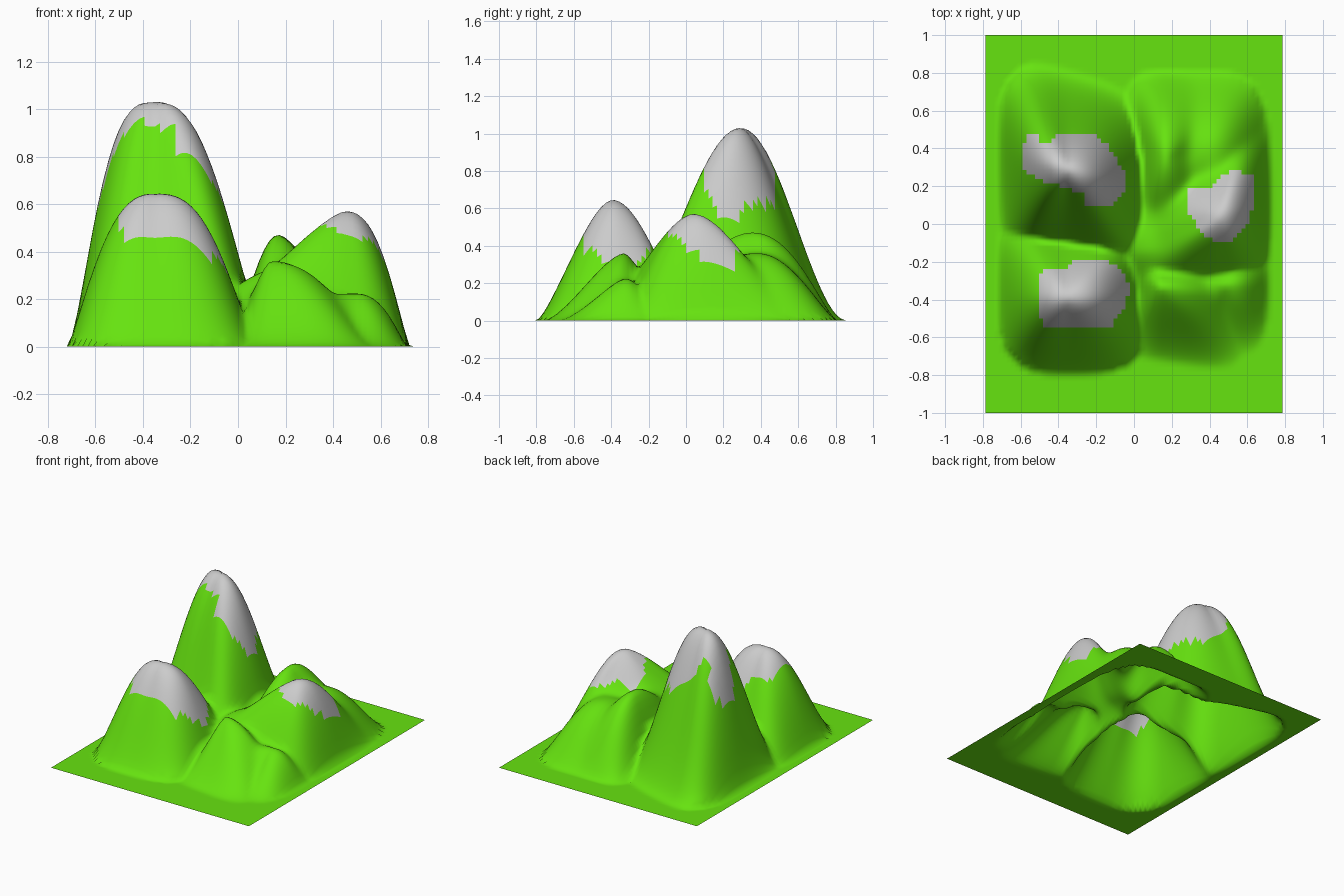
import bpy, bmesh

HALF_X, HALF_Y = 0.787, 1.0
SEG_X, SEG_Y = 72, 84

# Each hill: peak (x, y, height), crest slope in plan, squareness of the (front, back) footprint,
# then four flanks (left, right, front, back) as (reach, flatness of the top, steepness of the foot)
HILLS = [
    # tall back-left mountain
    ((-0.35, 0.29, 1.03), -0.28, (5, 2.7),
     (0.37, 3.0, 1.7), (0.50, 2.6, 1.9), (0.57, 1.7, 2.0), (0.53, 1.7, 1.9)),
    # front-left mountain
    ((-0.35, -0.39, 0.645), 0.0, (2.7, 5),
     (0.37, 2.5, 1.3), (0.45, 2.8, 1.7), (0.41, 1.6, 1.4), (0.47, 1.7, 1.8)),
    # right mountain
    ((0.45, 0.04, 0.57), 0.3, (4, 4),
     (0.80, 1.3, 1.6), (0.275, 2.5, 1.3), (0.43, 1.8, 1.4), (0.60, 1.6, 2.0)),
    # back-right knoll and the shoulder beside it
    ((0.17, 0.35, 0.47), 0.0, (4, 3.5),
     (0.23, 2.0, 2.0), (0.38, 1.6, 2.0), (0.60, 1.8, 1.5), (0.46, 2.2, 1.4)),
    ((0.38, 0.38, 0.36), 0.0, (4, 2.7),
     (0.50, 2.2, 1.3), (0.33, 2.4, 1.3), (0.45, 2.2, 1.5), (0.43, 2.0, 1.4)),
    # front-right ridge and low foothill
    ((0.14, -0.33, 0.36), -0.15, (4, 4),
     (0.21, 1.6, 2.0), (0.46, 2.2, 1.5), (0.40, 1.4, 1.5), (0.26, 1.6, 2.0)),
    ((0.49, -0.32, 0.225), 0.0, (2.7, 4),
     (0.35, 2.5, 1.3), (0.225, 2.5, 1.3), (0.38, 1.3, 1.7), (0.22, 1.6, 1.6)),
    # saddle where the valleys meet
    ((0.09, -0.13, 0.29), 0.0, (2, 2),
     (0.35, 1.8, 1.5), (0.40, 2.0, 1.5), (0.30, 1.8, 1.7), (0.45, 2.0, 1.5)),
]

# Outlines of the snow caps seen from above
SNOW = [
    [(-.60, .30), (-.57, .47), (-.52, .49), (-.50, .44), (-.43, .44), (-.42, .48), (-.22, .48),
     (-.14, .42), (-.05, .28), (-.05, .17), (-.12, .10), (-.26, .10), (-.26, .16), (-.43, .21), (-.52, .24)],
    [(-.48, -.54), (-.12, -.54), (-.06, -.46), (-.02, -.34), (-.06, -.25), (-.15, -.19),
     (-.32, -.19), (-.36, -.23), (-.48, -.23), (-.51, -.34), (-.51, -.44)],
    [(.29, .06), (.36, -.05), (.43, -.10), (.52, -.10), (.60, .00), (.63, .08), (.63, .25),
     (.56, .28), (.47, .27), (.42, .20), (.29, .19)],
]


def hill(x, y, peak, slope, square, left, right, front, back):
    dx = x - peak[0]
    dy = y - peak[1] - slope * dx
    fx, fy = (left if dx < 0 else right), (front if dy < 0 else back)
    p = square[0] if dy < 0 else square[1]
    u, v = abs(dx) / fx[0], abs(dy) / fy[0]
    r = (u ** p + v ** p) ** (1 / p)     # rounded-rectangle distance, for the foot
    if r >= 1:
        return 0.0
    # product of both profiles on the heights, pulled down to the rounded foot
    both = (1 - u ** fx[1]) ** fx[2] * (1 - v ** fy[1]) ** fy[2]
    w = u * u / (u * u + v * v + 1e-9)
    top, foot = fy[1] + w * (fx[1] - fy[1]), fy[2] + w * (fx[2] - fy[2])
    return peak[2] * (0.5 * both + 0.5 * (1 - r ** top) ** foot)


def height(x, y):
    total = sum(hill(x, y, *h) ** 9 for h in HILLS)
    return total ** (1 / 9)              # soft maximum blends the valleys


def inside(x, y, poly):
    hit = False
    for (x1, y1), (x2, y2) in zip(poly, poly[1:] + poly[:1]):
        if (y1 > y) != (y2 > y) and x < x1 + (y - y1) * (x2 - x1) / (y2 - y1):
            hit = not hit
    return hit


def material(name, rgb):
    m = bpy.data.materials.new(name)
    m.diffuse_color = (*rgb, 1)
    return m


# Flat ground sheet raised into hills
bm = bmesh.new()
bmesh.ops.create_grid(bm, x_segments=SEG_X, y_segments=SEG_Y, size=1)
for v in bm.verts:
    v.co.x *= HALF_X
    v.co.y *= HALF_Y
    v.co.z = height(v.co.x, v.co.y)

# Snow on the three highest summits
for f in bm.faces:
    f.smooth = True
    c = f.calc_center_median()
    f.material_index = int(any(inside(c.x, c.y, p) for p in SNOW))

mesh = bpy.data.meshes.new("mountain_terrain")
bm.to_mesh(mesh)
bm.free()
mesh.materials.append(material("grass", (0.134, 0.77, 0.005)))
mesh.materials.append(material("snow", (0.8, 0.8, 0.8)))
terrain = bpy.data.objects.new("mountain_terrain", mesh)
bpy.context.collection.objects.link(terrain)
